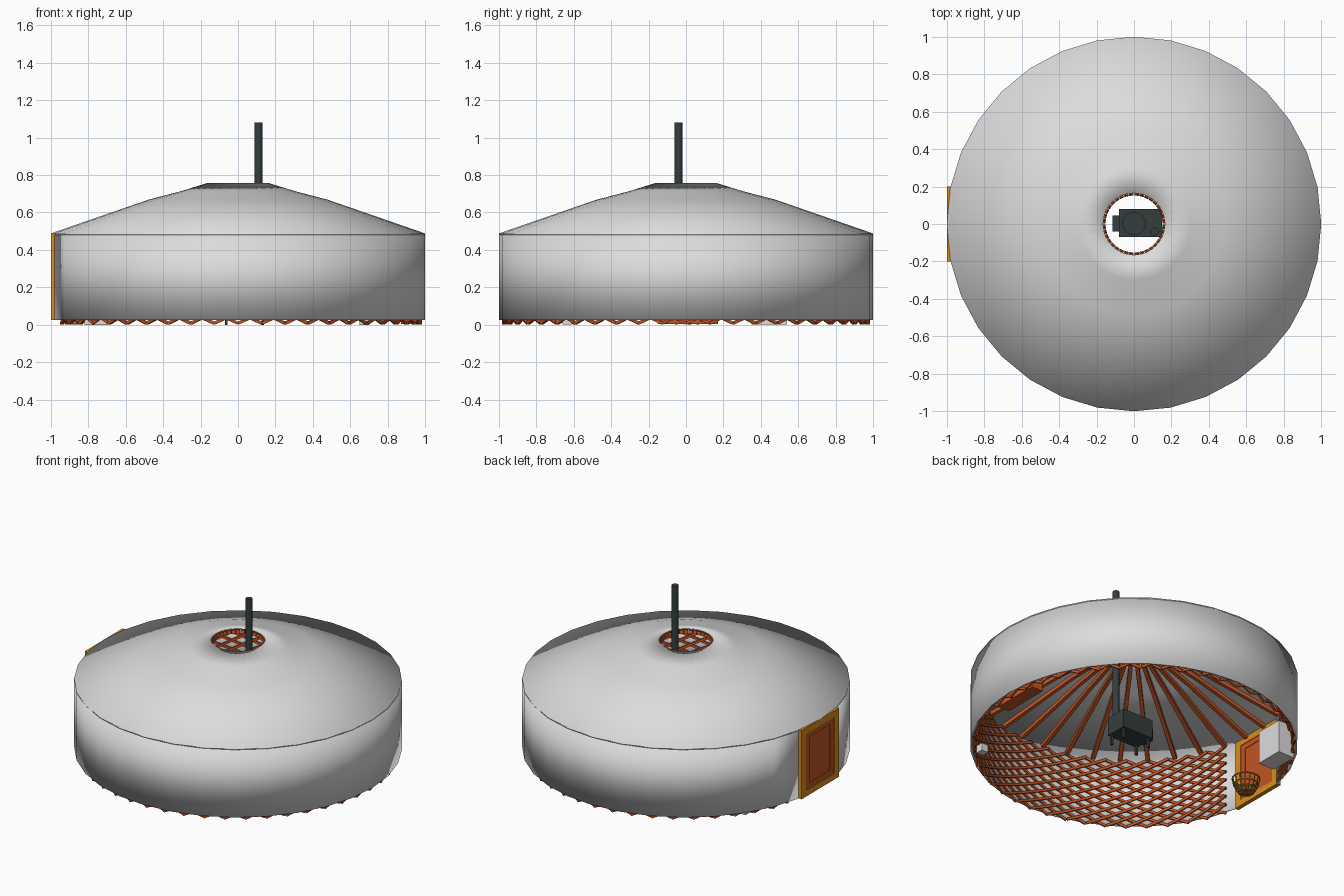
import bpy, bmesh, math
from mathutils import Vector

if "Cube" in bpy.data.objects:
    bpy.data.objects.remove(bpy.data.objects["Cube"])

SEG = 32
STEP = 2 * math.pi / SEG


def mat(name, r, g, b):
    m = bpy.data.materials.new(name)
    m.diffuse_color = (r, g, b, 1)
    m.use_nodes = True
    m.node_tree.nodes["Principled BSDF"].inputs["Base Color"].default_value = m.diffuse_color
    return m


FELT = mat("felt white", 0.72, 0.72, 0.72)
WOOD = mat("orange wood", 0.54, 0.09, 0.018)
GOLD = mat("gold paint", 0.70, 0.27, 0.01)
IRON = mat("stove iron", 0.035, 0.048, 0.048)
WICKER = mat("wicker", 0.35, 0.19, 0.02)
WHITE = mat("cabinet white", 0.72, 0.72, 0.72)


def finish(bm, name, material, smooth=False):
    bmesh.ops.recalc_face_normals(bm, faces=bm.faces)
    me = bpy.data.meshes.new(name)
    bm.to_mesh(me)
    bm.free()
    me.materials.append(material)
    for p in me.polygons:
        p.use_smooth = smooth
    ob = bpy.data.objects.new(name, me)
    bpy.context.collection.objects.link(ob)
    return ob


def lathe(name, section, material, first=0, count=SEG, smooth=True):
    """Turn a closed (r, z) section about z; capped when it is not a full turn."""
    bm = bmesh.new()
    full = count == SEG
    rings = []
    for i in range(count if full else count + 1):
        a = (first + i) * STEP
        rings.append([bm.verts.new((r * math.cos(a), r * math.sin(a), z)) for r, z in section])
    n = len(section)
    for i in range(count):
        p, q = rings[i], rings[(i + 1) % len(rings)]
        for j in range(n):
            k = (j + 1) % n
            bm.faces.new((p[j], p[k], q[k], q[j]))
    if not full:
        bm.faces.new(rings[0])
        bm.faces.new(rings[-1])
    return finish(bm, name, material, smooth)


def boxes(name, spans, material):
    """Boxes given as (x0, x1, y0, y1, z0, z1)."""
    bm = bmesh.new()
    for x0, x1, y0, y1, z0, z1 in spans:
        vs = bmesh.ops.create_cube(bm, size=1)["verts"]
        for v in vs:
            v.co = Vector((x0 if v.co.x < 0 else x1, y0 if v.co.y < 0 else y1,
                           z0 if v.co.z < 0 else z1))
    return finish(bm, name, material)


def cylinder(name, x, y, r, z0, z1, material, sides=24):
    bm = bmesh.new()
    bmesh.ops.create_cone(bm, cap_ends=True, segments=sides, radius1=r, radius2=r, depth=z1 - z0)
    bmesh.ops.translate(bm, verts=bm.verts, vec=(x, y, (z0 + z1) / 2))
    ob = finish(bm, name, material)
    for p in ob.data.polygons:
        p.use_smooth = abs(p.normal.z) < 0.5
    return ob


def sweep(bm, pts, w, h, closed=False, axis=Vector((0, 0, 0))):
    """Rectangular bar (w across, h towards the axis) along a path."""
    n = len(pts)
    rings = []
    for i, p in enumerate(pts):
        a = pts[(i - 1) % n] if closed or i > 0 else p
        b = pts[(i + 1) % n] if closed or i < n - 1 else p
        t = (b - a).normalized()
        out = Vector((p.x - axis.x, p.y - axis.y, 0)).normalized()
        side = t.cross(out)
        if side.length < 1e-3:
            side = Vector((-out.y, out.x, 0))
        side.normalize()
        up = side.cross(t).normalized()
        rings.append([bm.verts.new(p + side * sx * w / 2 + up * sy * h / 2)
                      for sx, sy in ((-1, -1), (1, -1), (1, 1), (-1, 1))])
    for i in range(n if closed else n - 1):
        p, q = rings[i], rings[(i + 1) % n]
        for j in range(4):
            k = (j + 1) % 4
            bm.faces.new((p[j], p[k], q[k], q[j]))
    if not closed:
        bm.faces.new(rings[0])
        bm.faces.new(rings[-1])


def polar(r, a, z, cx=0, cy=0):
    return Vector((cx + r * math.cos(a), cy + r * math.sin(a), z))


# Felt roof with smoke hole, and wall left open two segments wide at the door
roof = [(1.0, 0.488), (0.48, 0.668), (0.30, 0.715), (0.165, 0.757)]
lathe("roof_cover", roof + [(r, z - 0.008) for r, z in reversed(roof)], FELT)
lathe("wall_cover", [(1.0, 0.025), (1.0, 0.487), (0.99, 0.487), (0.99, 0.025)], FELT,
      first=SEG // 2 + 1, count=SEG - 2)

# Crossed wall lattice, stopped at the door
bm = bmesh.new()
RODS, STEPS, TURN = 48, 16, math.radians(60)
GAP = math.radians(11.6)
for direction, radius in ((1, 0.979), (-1, 0.969)):
    for i in range(RODS):
        run = []
        for s in range(STEPS + 1):
            a = i * 2 * math.pi / RODS + direction * TURN * s / STEPS
            off = (a - math.pi + math.pi) % (2 * math.pi) - math.pi
            if abs(off) > GAP:
                run.append(polar(radius, a, 0.008 + 0.465 * s / STEPS))
            else:
                if len(run) > 1:
                    sweep(bm, run, 0.016, 0.01)
                run = []
        if len(run) > 1:
            sweep(bm, run, 0.016, 0.01)
finish(bm, "wall_lattice", WOOD)

# Roof poles following the roof
bm = bmesh.new()
for i in range(36):
    a = (i + 0.5) * 2 * math.pi / 36
    sweep(bm, [polar(r, a, z) for r, z in
               ((0.97, 0.474), (0.48, 0.644), (0.30, 0.692), (0.155, 0.737))], 0.024, 0.022)
finish(bm, "roof_poles", WOOD)

# Door: gold frame, orange leaf with raised border
boxes("door_frame", [(-1, -0.972, -0.2, -0.15, 0.025, 0.488), (-1, -0.972, 0.15, 0.2, 0.025, 0.488),
                     (-1, -0.972, -0.15, 0.15, 0.445, 0.488), (-1, -0.972, -0.15, 0.15, 0.025, 0.065)], GOLD)
boxes("door_leaf", [(-0.99, -0.98, -0.15, 0.15, 0.065, 0.445)], WOOD)
boxes("door_border", [(-0.996, -0.976, s * 0.15, s * 0.11, 0.065, 0.445) for s in (-1, 1)]
      + [(-0.996, -0.976, -0.11, 0.11, 0.065, 0.1), (-0.996, -0.976, -0.11, 0.11, 0.41, 0.445)], WOOD)

# Iron stove with legs, fire door, lid and chimney
boxes("stove_body", [(-0.08, 0.15, -0.07, 0.08, 0.065, 0.19)], IRON)
boxes("stove_fire_door", [(-0.115, -0.08, -0.04, 0.045, 0.08, 0.16)], IRON)
boxes("stove_legs", [(x, x + 0.015, y, y + 0.015, 0, 0.07)
                     for x in (-0.07, 0.125) for y in (-0.06, 0.055)], IRON)
cylinder("stove_lid", 0, 0.003, 0.062, 0.185, 0.2, IRON)
cylinder("stove_chimney", 0.11, -0.04, 0.021, 0.185, 1.08, IRON, 16)

# Wicker basket inside the door
bm = bmesh.new()
C = Vector((-0.875, 0.02, 0))
shape = [(0.045, 0.006), (0.062, 0.03), (0.076, 0.06), (0.085, 0.1)]
for r, z in shape:
    sweep(bm, [polar(r, k * math.pi / 10, z, C.x, C.y) for k in range(20)], 0.006, 0.006, True, C)
for k in range(16):
    sweep(bm, [polar(r, k * math.pi / 8, z, C.x, C.y) for r, z in [(0.008, 0.005)] + shape],
          0.006, 0.005, False, C)
finish(bm, "basket", WICKER)

# Furniture round the wall
boxes("cabinet", [(-0.82, -0.70, 0.35, 0.54, 0, 0.22)], WHITE)
boxes("small_box", [(0.65, 0.70, -0.66, -0.61, 0, 0.05)], WHITE)
boxes("chest", [(0.87, 0.955, -0.15, 0.17, 0.005, 0.18)], WOOD)
